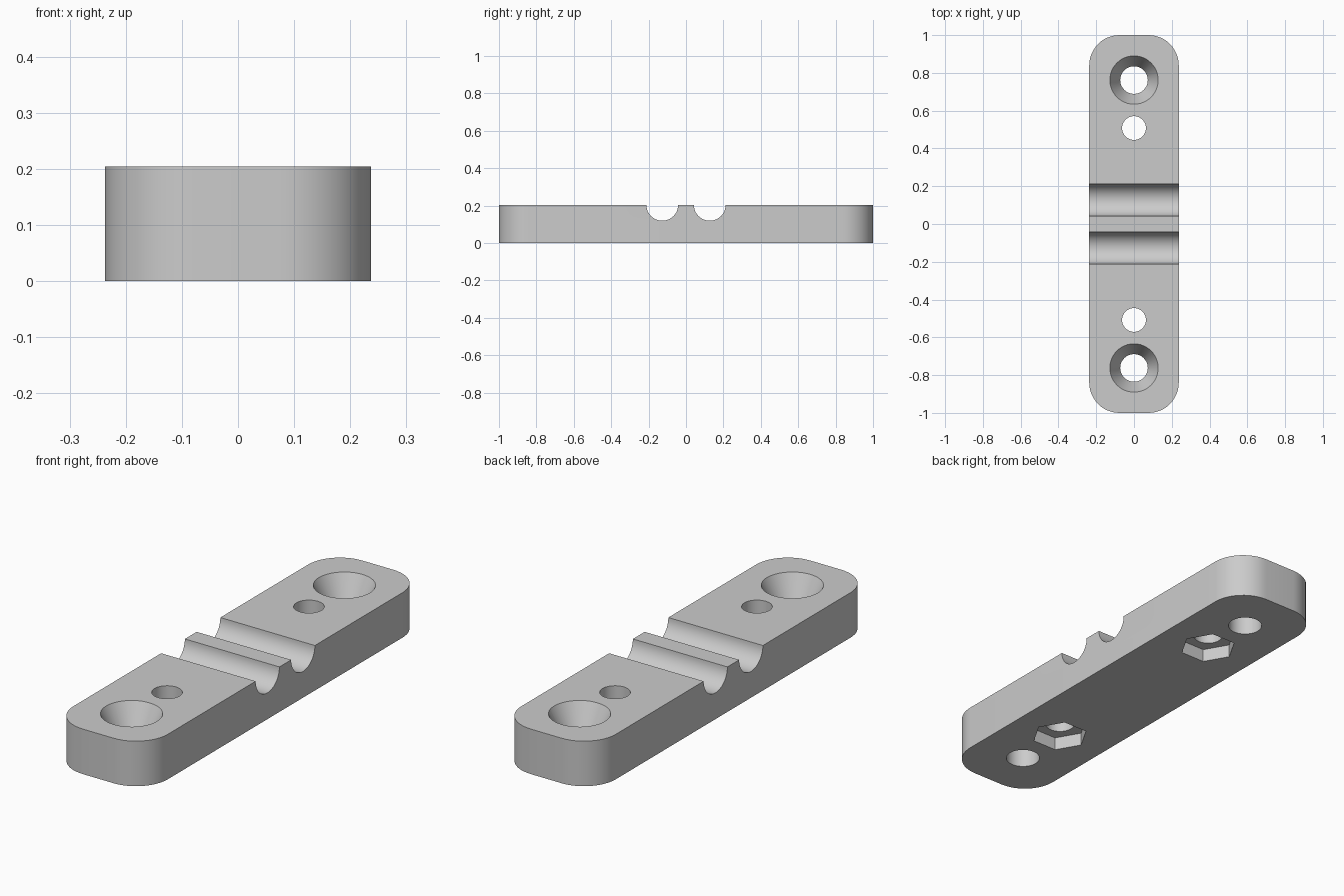
import bpy, bmesh
from math import pi, cos, sin, radians

if "Cube" in bpy.data.objects:
    bpy.data.objects.remove(bpy.data.objects["Cube"], do_unlink=True)

HALF_W, HALF_L, HEIGHT, CORNER = 0.237, 1.0, 0.204, 0.16

grey = bpy.data.materials.new("plain grey")
grey.use_nodes = True
grey.diffuse_color = (0.6, 0.6, 0.6, 1)
grey.node_tree.nodes["Principled BSDF"].inputs["Base Color"].default_value = (0.6, 0.6, 0.6, 1)


def loft(name, rings):
    """Closed solid through a stack of point rings."""
    bm = bmesh.new()
    loops = [[bm.verts.new(p) for p in ring] for ring in rings]
    n = len(loops[0])
    for low, high in zip(loops, loops[1:]):
        for i in range(n):
            j = (i + 1) % n
            bm.faces.new((low[i], low[j], high[j], high[i]))
    bm.faces.new(loops[0])
    bm.faces.new(loops[-1])
    bmesh.ops.recalc_face_normals(bm, faces=bm.faces)
    mesh = bpy.data.meshes.new(name)
    bm.to_mesh(mesh)
    bm.free()
    mesh.materials.append(grey)
    obj = bpy.data.objects.new(name, mesh)
    bpy.context.collection.objects.link(obj)
    return obj


def turned(name, y, profile, sides=48):
    """Upright turned solid from (radius, height) pairs."""
    angles = [2 * pi * i / sides for i in range(sides)]
    return loft(name, [[(r * cos(a), y + r * sin(a), z) for a in angles]
                       for r, z in profile])


# Bar with rounded corners
outline = []
for k, (sx, sy) in enumerate([(1, 1), (-1, 1), (-1, -1), (1, -1)]):
    for i in range(13):
        a = radians(90 * k + 7.5 * i)
        outline.append((sx * (HALF_W - CORNER) + CORNER * cos(a),
                        sy * (HALF_L - CORNER) + CORNER * sin(a)))
bar = loft("clamp_bar", [[(x, y, z) for x, y in outline] for z in (0, HEIGHT)])

cutters = []
for side in (-1, 1):
    # Countersunk screw hole
    cutters.append(turned("screw_hole_cutter", side * 0.762,
                          [(0.073, -0.1), (0.073, HEIGHT - 0.11),
                           (0.128, HEIGHT), (0.178, HEIGHT + 0.1)]))
    # Bolt hole with hexagonal nut pocket underneath
    cutters.append(turned("bolt_hole_cutter", side * 0.508,
                          [(0.063, -0.1), (0.063, HEIGHT + 0.1)]))
    cutters.append(turned("nut_pocket_cutter", side * 0.508,
                          [(0.122, -0.1), (0.122, 0.06)], sides=6))
    # Round groove across the top
    angles = [2 * pi * i / 48 for i in range(48)]
    cutters.append(loft("groove_cutter",
                        [[(x, side * 0.127 + 0.085 * cos(a), HEIGHT + 0.085 * sin(a))
                          for a in angles] for x in (-0.4, 0.4)]))

# Cut everything out of the bar
bpy.ops.object.select_all(action='DESELECT')
bpy.context.view_layer.objects.active = bar
bar.select_set(True)
for cutter in cutters:
    cutter.hide_render = True
    mod = bar.modifiers.new(cutter.name, 'BOOLEAN')
    mod.operation = 'DIFFERENCE'
    mod.solver = 'EXACT'
    mod.object = cutter
    bpy.ops.object.modifier_apply(modifier=mod.name)
for cutter in cutters:
    bpy.data.objects.remove(cutter, do_unlink=True)

bpy.ops.object.shade_smooth_by_angle(angle=radians(25))
